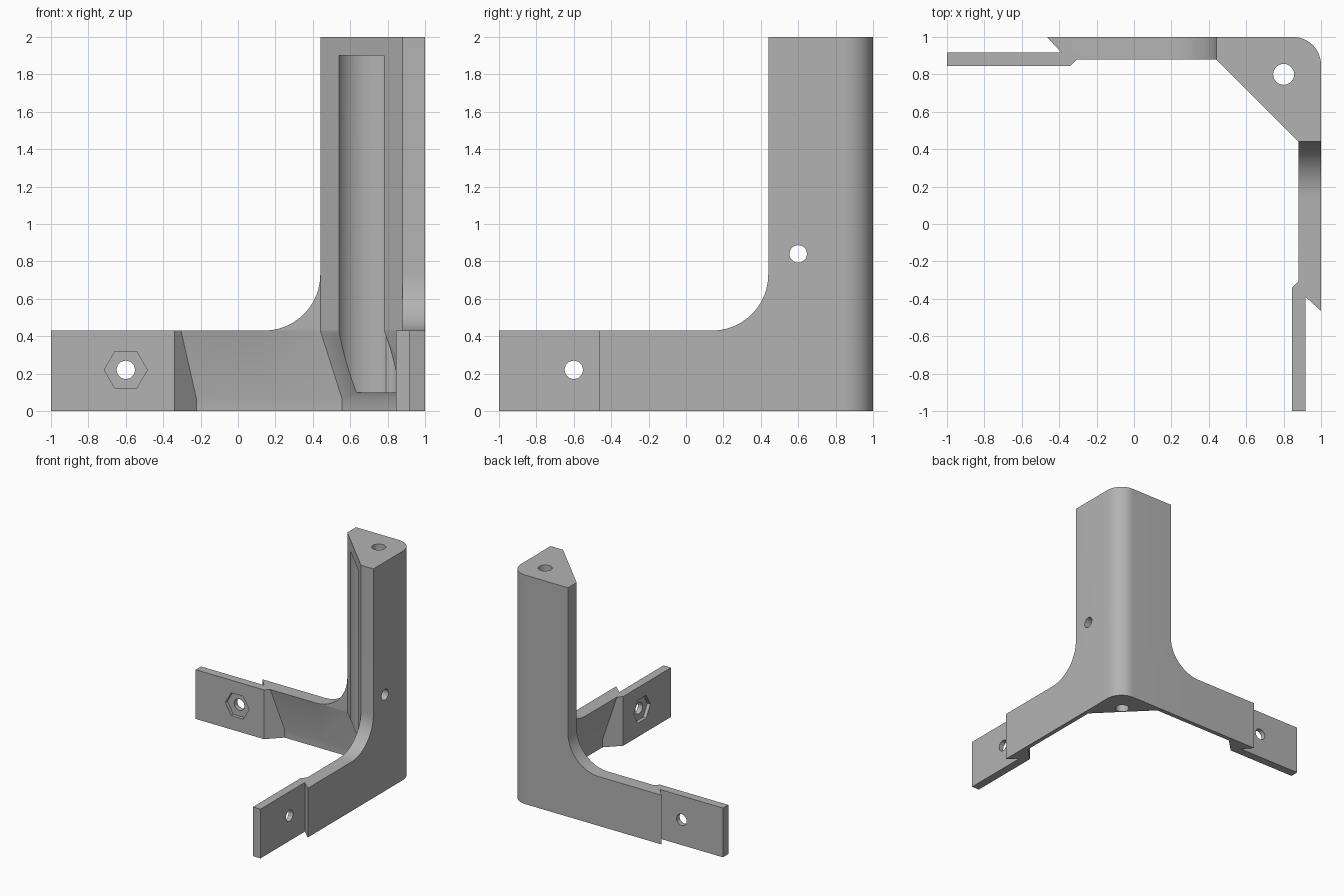
import bpy, bmesh, math
from mathutils import Matrix

if "Cube" in bpy.data.objects:
    bpy.data.objects.remove(bpy.data.objects["Cube"])

grey = bpy.data.materials.new("grey plastic")
grey.diffuse_color = (0.45, 0.45, 0.45, 1)
grey.use_nodes = True
grey.node_tree.nodes["Principled BSDF"].inputs["Base Color"].default_value = grey.diffuse_color


def swap(pts):
    """Reflect plan points across the corner diagonal, reversing their order."""
    return [(y, x) for x, y in reversed(pts)]


# Rounded outer corner, from the back face round to the right face
R = 0.15
CORNER = [(1 - R + R * math.cos(a), 1 - R + R * math.sin(a))
          for a in (math.radians(90 - 7.5 * i) for i in range(13))]
XF, XP, ZA, RF = 0.14, 0.44, 0.43, 0.30   # fillet start, post edge, arm height, fillet radius


def base_ring(inner, diag):
    """Plan of both arms; inner = inside wall, diag = x + y of the diagonal face."""
    arm = [(XF, 1), (-0.465, 1), (-0.39, 0.918), (-1, 0.918), (-1, 0.845), (-0.34, 0.845),
           (-0.34 + inner - 0.845, inner), (XF, inner), (diag - inner, inner)]
    return arm + swap(arm) + CORNER[::-1]


def post_ring(xe):
    """Plan of the post with fillet webs reaching out to xe."""
    web = [(xe, 1), (xe, 0.88), (XP, 0.88)]
    return web + swap(web) + CORNER[::-1]


def bridge(bm, a, b):
    for i in range(len(a)):
        j = (i + 1) % len(a)
        bm.faces.new((a[i], a[j], b[j], b[i]))


# Bracket body: lofted arms, fillets and post in one shell
bm = bmesh.new()


def add(ring, z):
    return [bm.verts.new((x, y, z)) for x, y in ring]


low = add(base_ring(0.962, 1.517), 0)
mid = add(base_ring(0.962, 1.517), 0.07)
top = add(base_ring(0.88, 1.32), ZA)
bm.faces.new(low)
bridge(bm, low, mid)
bridge(bm, mid, top)
bm.faces.new(top[0:8])            # top of the left arm
bm.faces.new(top[10:18])          # top of the front arm
prev = [top[0], top[7], top[8], top[9], top[10], top[17]] + top[18:]
for i in range(1, 13):
    a = math.radians(7.5 * i)
    xe = XP if i == 12 else XF + RF * math.sin(a)
    ring = add(post_ring(xe), ZA + RF * (1 - math.cos(a)))
    bridge(bm, prev, ring)
    prev = ring
ring = add(post_ring(XP), 2)
bridge(bm, prev, ring)
bm.faces.new(ring)
bmesh.ops.remove_doubles(bm, verts=bm.verts, dist=1e-5)
bmesh.ops.recalc_face_normals(bm, faces=bm.faces)
me = bpy.data.meshes.new("corner_bracket")
bm.to_mesh(me)
bm.free()
me.materials.append(grey)
body = bpy.data.objects.new("corner_bracket", me)
bpy.context.collection.objects.link(body)


def cut(name, center, r, depth, axis, sides):
    """Subtract a prism lying along the given axis."""
    bm = bmesh.new()
    bmesh.ops.create_cone(bm, cap_ends=True, segments=sides, radius1=r, radius2=r, depth=depth)
    # turn so that a six-sided prism has corners level with its centre
    turn = {"z": Matrix(),
            "y": Matrix.Rotation(math.pi / 2, 4, "X") @ Matrix.Rotation(math.pi / 2, 4, "Z"),
            "x": Matrix.Rotation(math.pi / 2, 4, "Y")}[axis]
    bmesh.ops.transform(bm, matrix=Matrix.Translation(center) @ turn, verts=bm.verts)
    m = bpy.data.meshes.new(name)
    bm.to_mesh(m)
    bm.free()
    m.materials.append(grey)
    ob = bpy.data.objects.new(name, m)
    bpy.context.collection.objects.link(ob)
    mod = body.modifiers.new(name, "BOOLEAN")
    mod.operation, mod.solver, mod.object = "DIFFERENCE", "EXACT", ob
    bpy.context.view_layer.objects.active = body
    bpy.ops.object.modifier_apply(modifier=name)
    bpy.data.objects.remove(ob)


# Round channel in the post, screw hole along it, cable hole through the right wall
cut("channel", (0.70, 0.70, 1.0), 0.18, 1.8, "z", 48)
cut("screw_hole", (0.8, 0.8, 1.0), 0.056, 2.2, "z", 24)
cut("cable_hole", (0.9, 0.6, 0.84), 0.047, 0.4, "x", 20)
# Bolt holes with nut recesses on the inner side of each tab
for axis, place in (("y", lambda d: (-0.6, d, 0.22)), ("x", lambda d: (d, -0.6, 0.22))):
    cut("bolt_hole", place(0.88), 0.05, 0.3, axis, 12)
    cut("nut_recess", place(0.845), 0.115, 0.06, axis, 6)

bpy.ops.object.select_all(action="DESELECT")
body.select_set(True)
bpy.context.view_layer.objects.active = body
bpy.ops.object.shade_smooth_by_angle(angle=math.radians(25))
